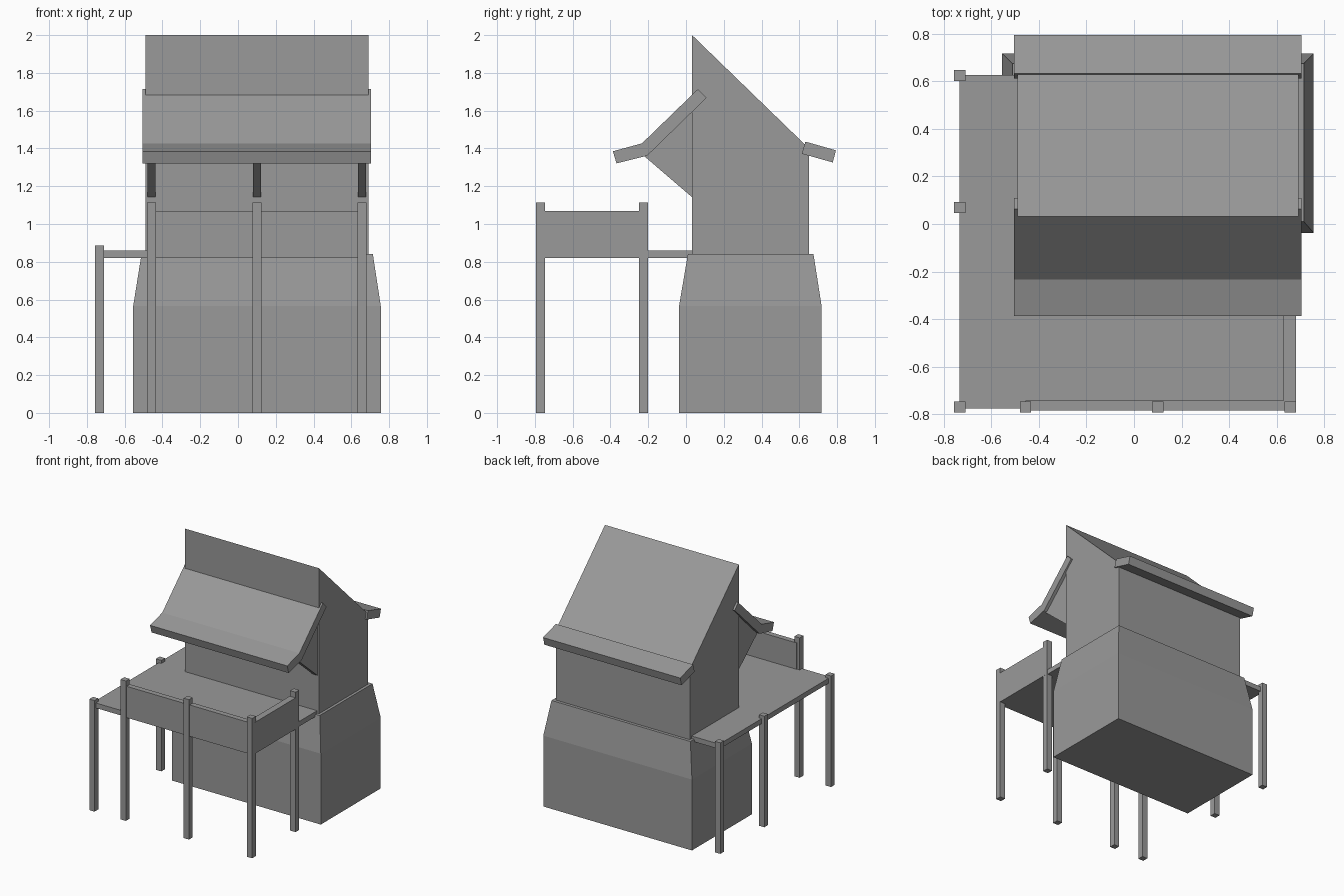
import bpy
import bmesh

cube = bpy.data.objects.get("Cube")
if cube:
    bpy.data.objects.remove(cube, do_unlink=True)

grey = bpy.data.materials.new("plain_grey")
grey.use_nodes = True
colour = (0.32, 0.32, 0.32, 1)
grey.diffuse_color = colour
grey.node_tree.nodes["Principled BSDF"].inputs["Base Color"].default_value = colour


def finish(name, bm):
    bmesh.ops.recalc_face_normals(bm, faces=bm.faces)
    mesh = bpy.data.meshes.new(name)
    bm.to_mesh(mesh)
    bm.free()
    mesh.materials.append(grey)
    obj = bpy.data.objects.new(name, mesh)
    bpy.context.collection.objects.link(obj)
    return obj


def extrude_x(name, profile, x0, x1):
    """Extrude a closed (y, z) profile from x0 to x1."""
    bm = bmesh.new()
    face = bm.faces.new([bm.verts.new((x0, y, z)) for y, z in profile])
    side = bmesh.ops.extrude_face_region(bm, geom=[face])["geom"]
    for v in side:
        if isinstance(v, bmesh.types.BMVert):
            v.co.x = x1
    return finish(name, bm)


def box(name, x0, x1, y0, y1, z0, z1):
    return extrude_x(name, [(y0, z0), (y1, z0), (y1, z1), (y0, z1)], x0, x1)


# Plinth: straight lower block, tapered shoulder
bm = bmesh.new()
rings = []
for x0, x1, y0, y1, z in [(-0.555, 0.756, -0.037, 0.718, 0),
                          (-0.555, 0.756, -0.037, 0.718, 0.565),
                          (-0.511, 0.714, 0.01, 0.675, 0.84)]:
    rings.append([bm.verts.new((x, y, z)) for x, y in
                  [(x0, y0), (x1, y0), (x1, y1), (x0, y1)]])
bm.faces.new(rings[0])
bm.faces.new(rings[-1])
for low, high in zip(rings, rings[1:]):
    for i in range(4):
        j = (i + 1) % 4
        bm.faces.new((low[i], low[j], high[j], high[i]))
finish("stone_plinth", bm)

# Upper storey with its single rear slope
extrude_x("upper_storey", [(0.032, 0.83), (0.651, 0.83), (0.651, 1.4),
                           (0.62, 1.43), (0.032, 2)], -0.489, 0.692)

# Rear eave and bent front roof
extrude_x("rear_eave", [(0.632, 1.436), (0.794, 1.39), (0.777, 1.326),
                        (0.613, 1.372)], -0.505, 0.705)
extrude_x("front_roof", [(-0.387, 1.385), (-0.233, 1.427), (0.063, 1.714),
                         (0.109, 1.668), (-0.205, 1.362), (-0.368, 1.321)],
          -0.505, 0.705)

# Triangular brackets under the front roof
for i, x in enumerate((-0.457, 0.1, 0.657)):
    extrude_x(f"roof_bracket_{i + 1}", [(-0.222, 1.36), (0.04, 1.135),
                                        (0.04, 1.61)], x - 0.021, x + 0.021)

# Deck on thin posts
box("deck", -0.733, 0.675, -0.777, 0.627, 0.82, 0.86)
HALF = 0.0235
tall, short = 1.115, 0.885
posts = [(-0.733, 0.625, short), (-0.733, 0.07, short), (-0.733, -0.77, short),
         (-0.457, -0.77, tall), (0.1, -0.77, tall), (0.657, -0.77, tall),
         (0.657, -0.224, tall)]
for i, (x, y, top) in enumerate(posts):
    box(f"deck_post_{i + 1}", x - HALF, x + HALF, y - HALF, y + HALF, 0, top)

# Solid railings
box("front_railing", -0.457, 0.657, -0.785, -0.742, 0.82, 1.07)
box("side_railing", 0.629, 0.681, -0.77, -0.224, 0.82, 1.07)
